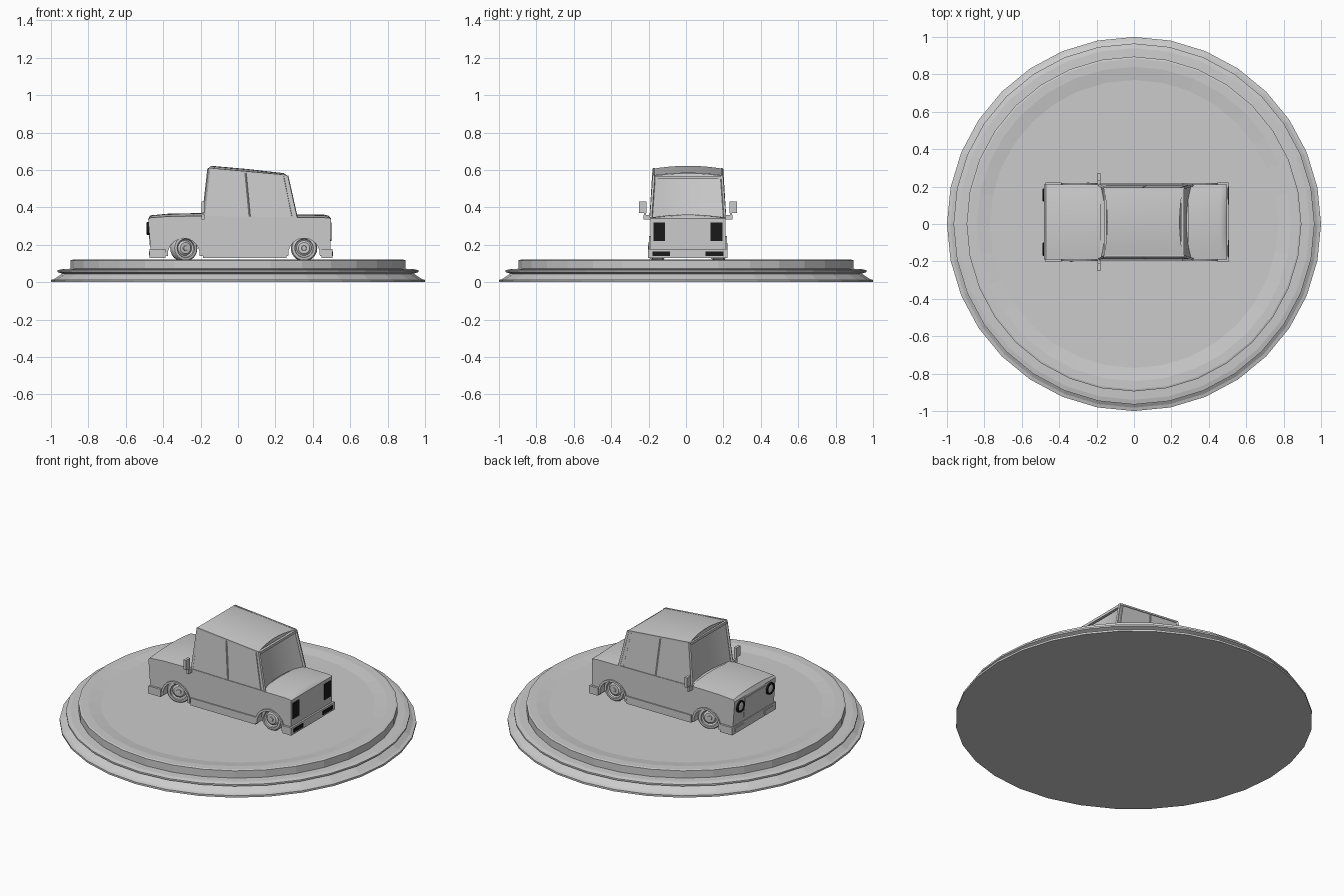
import bpy, bmesh, math
from mathutils import Vector

if "Cube" in bpy.data.objects:
    bpy.data.objects.remove(bpy.data.objects["Cube"])

CY = 0.01   # the car sits slightly off the base centre
car = []

black = bpy.data.materials.new("black")
black.diffuse_color = (0.01, 0.01, 0.01, 1)
black.use_nodes = True
black.node_tree.nodes["Principled BSDF"].inputs["Base Color"].default_value = black.diffuse_color


def make(name, verts, faces, smooth=None, is_car=True):
    me = bpy.data.meshes.new(name)
    me.from_pydata([tuple(v) for v in verts], [], faces)
    bm = bmesh.new()
    bm.from_mesh(me)
    bmesh.ops.recalc_face_normals(bm, faces=bm.faces)
    bm.to_mesh(me)
    bm.free()
    ob = bpy.data.objects.new(name, me)
    bpy.context.collection.objects.link(ob)
    if smooth:
        bpy.ops.object.select_all(action='DESELECT')
        ob.select_set(True)
        bpy.context.view_layer.objects.active = ob
        bpy.ops.object.shade_smooth_by_angle(angle=math.radians(smooth))
    if is_car:
        car.append(ob)
    return ob


def lathe(name, profile, n, smooth=None, is_car=True):
    """Revolve (radius, height) points about z; both ends are capped."""
    verts, faces = [], []
    for r, h in profile:
        for i in range(n):
            a = 2 * math.pi * i / n
            verts.append((r * math.cos(a), r * math.sin(a), h))
    for k in range(len(profile) - 1):
        for i in range(n):
            j = (i + 1) % n
            faces.append((k*n + i, k*n + j, (k+1)*n + j, (k+1)*n + i))
    faces.append(tuple(range(n)))
    faces.append(tuple(range((len(profile) - 1) * n, len(profile) * n)))
    return make(name, verts, faces, smooth, is_car)


def panel(name, stations, bow=0.0, n=10):
    """Crowned sheet across the car: stations are (x, z, half width, edge drop)."""
    verts, faces = [], []
    for x, z, hw, drop in stations:
        for i in range(n + 1):
            t = 2 * i / n - 1
            bx = bow(x) if callable(bow) else bow
            verts.append((x + bx * (1 - t*t), t * hw, z - drop * t**2))
    for k in range(len(stations) - 1):
        for i in range(n):
            a = k * (n + 1) + i
            faces.append((a, a + 1, a + n + 2, a + n + 1))
    return make(name, verts, faces, 40)


def prism(name, outline, y0, y1):
    n = len(outline)
    verts = [(x, y0, z) for x, z in outline] + [(x, y1, z) for x, z in outline]
    faces = [tuple(range(n)), tuple(range(n, 2 * n))]
    faces += [(i, (i+1) % n, n + (i+1) % n, n + i) for i in range(n)]
    return make(name, verts, faces)


def box(name, x0, x1, y0, y1, z0, z1, mat=None):
    ob = prism(name, [(x0, z0), (x1, z0), (x1, z1), (x0, z1)], y0, y1)
    if mat:
        ob.data.materials.append(mat)
    return ob


def bar(name, p, q, r):
    p, q = Vector(p), Vector(q)
    rot = (q - p).to_track_quat('Z', 'Y')
    sq = [(-r, -r, 0), (r, -r, 0), (r, r, 0), (-r, r, 0)]
    verts = [e + rot @ Vector(c) for e in (p, q) for c in sq]
    return make(name, verts, [(0, 1, 2, 3), (4, 5, 6, 7)] +
                [(i, (i+1) % 4, 4 + (i+1) % 4, 4 + i) for i in range(4)])


def arc(cx, r, n=10):
    """Wheel arch from left to right, starting and ending at the sill bottom."""
    cz, lo = 0.15, 0.14
    d = math.asin((cz - lo) / r)
    return [(cx + r * math.cos(a), cz + r * math.sin(a))
            for a in (math.pi + d - (math.pi + 2*d) * i / n for i in range(n + 1))]


# Stepped round base with a shallow dish on top
lathe("round_base", [(1.0, 0), (1.0, 0.012), (0.982, 0.017), (0.94, 0.045),
                     (0.965, 0.054), (0.965, 0.064), (0.94, 0.07), (0.895, 0.072),
                     (0.895, 0.117), (0.885, 0.12), (0.84, 0.12), (0.77, 0.11),
                     (0.01, 0.11)], 32, None, False)

# Lower body with wheel arches
FX, RX = -0.29, 0.353
prism("lower_body", [(-0.465, 0.14)] + arc(FX, 0.085) + arc(RX, 0.085) +
      [(0.495, 0.14), (0.497, 0.34), (0.46, 0.345), (0.31, 0.346),
       (-0.185, 0.354), (-0.375, 0.351), (-0.47, 0.344), (-0.48, 0.335)], -0.2, 0.2)

# Crowned hood and trunk lid
panel("hood", [(-0.481, 0.335, 0.2, 0), (-0.47, 0.357, 0.2, 0.013),
               (-0.375, 0.366, 0.2, 0.015), (-0.18, 0.37, 0.2, 0.016)])
panel("trunk_lid", [(0.29, 0.362, 0.2, 0.016), (0.46, 0.361, 0.2, 0.016),
                    (0.485, 0.355, 0.2, 0.012), (0.498, 0.34, 0.2, 0)])

# Cabin: roof and bowed glass
panel("roof", [(-0.162, 0.622, 0.183, 0.015), (0.05, 0.605, 0.185, 0.015),
               (0.263, 0.583, 0.183, 0.013)], lambda x: -0.1 * (x - 0.05) * 0.9)
panel("windshield", [(-0.178, 0.36, 0.192, 0.01), (-0.15, 0.618, 0.178, 0.015)], 0.025)
panel("rear_window", [(0.305, 0.358, 0.192, 0.01), (0.258, 0.582, 0.178, 0.013)], -0.025)
box("cowl_panel", -0.185, -0.14, -0.19, 0.19, 0.34, 0.358)
for name, x0, x1, z in (("windshield_header", -0.16, -0.148, 0.602),
                        ("rear_header", 0.25, 0.266, 0.566)):
    box(name, x0, x1, -0.18, 0.18, z - 0.014, z + 0.002)

for s in (-1, 1):
    y0, y1 = s * 0.197, s * 0.181
    A, B = Vector((-0.185, y0, 0.348)), Vector((-0.156, y1, 0.606))
    C, D = Vector((0.262, y1, 0.568)), Vector((0.312, y0, 0.344))
    # Side wall of the cabin with pillars and window trim
    make("cabin_side", [A, B, C, D], [(0, 1, 2, 3)])
    for name, p, q, r in (("front_pillar", A, B, 0.006), ("rear_pillar", D, C, 0.006),
                          ("roof_rail", B, C, 0.005), ("belt_trim", A, D, 0.004),
                          ("door_pillar", A.lerp(D, 0.5), B.lerp(C, 0.47), 0.003),
                          ("rear_quarter_trim", D.lerp(A, 0.05), C.lerp(B, 0.05), 0.003)):
        bar(name, p, q, r)

    # Wheel arch lips
    for cx in (FX, RX):
        inner, outer = arc(cx, 0.085), arc(cx, 0.098)
        prism("arch_lip", inner + outer[::-1], s * 0.195, s * 0.208)

    # Sill
    box("sill", -0.187, 0.258, s * 0.18, s * 0.207, 0.13, 0.176)

    # Wheels, front pair steered
    for name, cx, steer in (("front_wheel", FX, 22), ("rear_wheel", RX, 0)):
        w = lathe(name, [(0.05, -0.03), (0.064, -0.028), (0.071, -0.018), (0.071, 0.018),
                         (0.064, 0.028), (0.05, 0.03), (0.048, 0.02), (0.04, 0.015),
                         (0.03, 0.024), (0.014, 0.025), (0.012, 0.031), (0.002, 0.032)],
                  24, 35)
        w.location = (cx, s * 0.163, 0.182)
        w.rotation_euler = (-s * math.pi / 2, 0, math.radians(steer))

    # Headlights: dark ring with a pale lens
    ring = lathe("headlight_ring", [(0.036, -0.02), (0.036, 0.012), (0.027, 0.014),
                                    (0.026, 0.006), (0.002, 0.006)], 20, 35)
    ring.data.materials.append(black)
    lens = lathe("headlight_lens", [(0.027, 0), (0.026, 0.008), (0.016, 0.012),
                                    (0.002, 0.013)], 20, 35)
    for ob in (ring, lens):
        ob.location = (-0.475, s * 0.145, 0.287)
        ob.rotation_euler = (0, -math.pi / 2, 0)

    # Tail lights, bumper insets and mirrors
    box("tail_light", 0.49, 0.5, s * 0.122, s * 0.185, 0.22, 0.318, black)
    box("rear_bumper_inset", 0.5, 0.509, s * 0.095, s * 0.19, 0.14, 0.165, black)
    box("front_bumper_light", -0.476, -0.46, s * 0.1, s * 0.185, 0.142, 0.164)
    box("mirror_arm", -0.194, -0.18, s * 0.195, s * 0.238, 0.335, 0.36)
    box("mirror_post", -0.192, -0.182, s * 0.225, s * 0.235, 0.335, 0.375)
    box("mirror", -0.196, -0.18, s * 0.222, s * 0.262, 0.37, 0.43)

# Bumpers with wrap-around ends
box("front_bumper", -0.472, -0.388, -0.213, 0.213, 0.13, 0.177)
box("rear_bumper", 0.447, 0.506, -0.213, 0.213, 0.13, 0.177)

# Grille panel on the sloping nose
prism("grille_panel", [(-0.471, 0.19), (-0.482, 0.32), (-0.47, 0.32), (-0.46, 0.19)],
      -0.1, 0.1)

for ob in car:
    ob.location.y += CY
